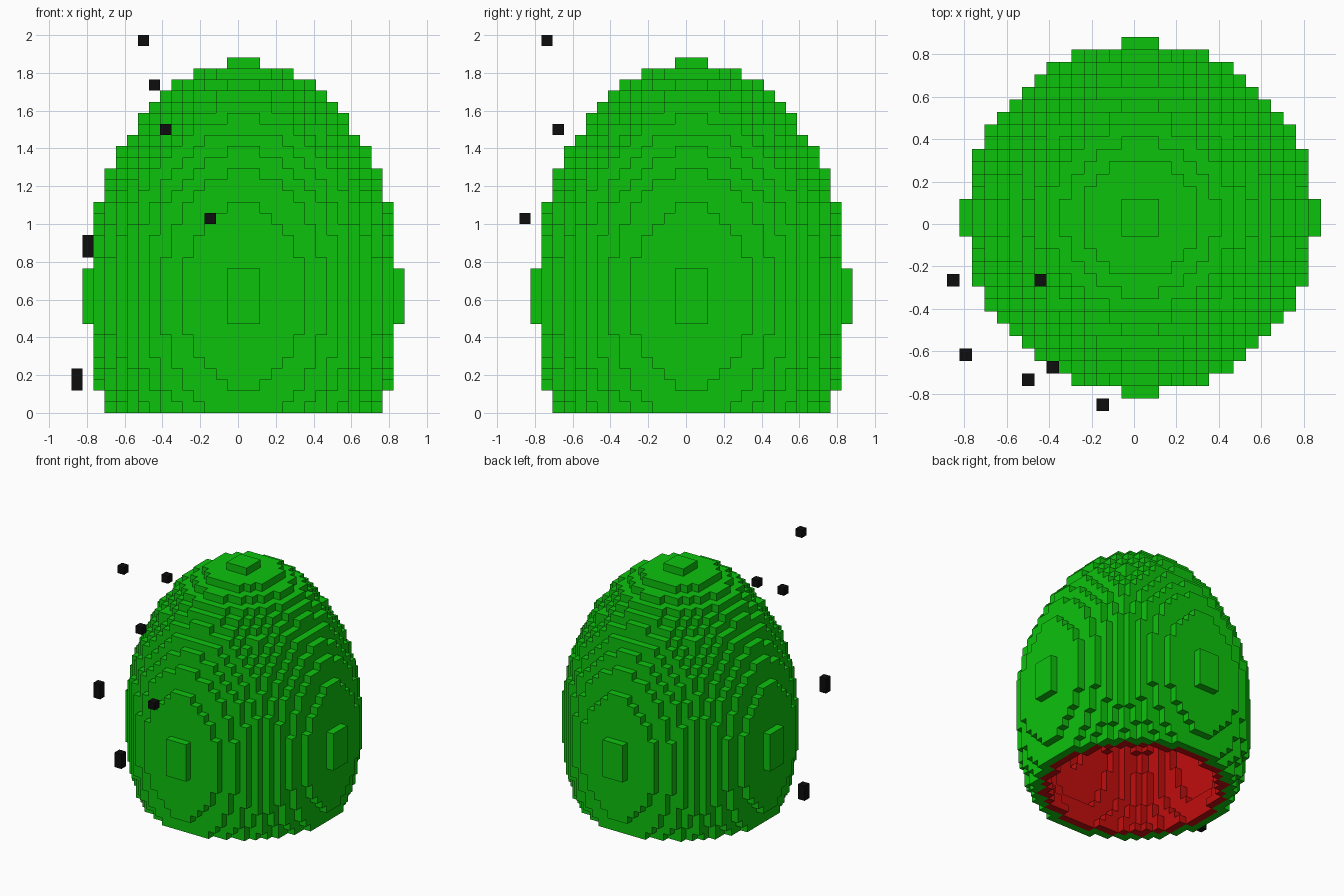
import bpy
import bmesh
from itertools import product
from mathutils import Vector

if "Cube" in bpy.data.objects:
    bpy.data.objects.remove(bpy.data.objects["Cube"], do_unlink=True)

V = 2 / 34                            # edge length of one block
ORIGIN = Vector((0.5, 0.5, 0.5)) * V  # centre of block (0, 0, 0)
MID = 10                              # layer where the egg is widest
RADIUS, HEIGHT = 14.107, 21.12        # egg half-axes in blocks


def material(name, rgb):
    m = bpy.data.materials.new(name)
    m.use_nodes = True
    m.diffuse_color = (*rgb, 1)
    bsdf = next(n for n in m.node_tree.nodes if n.type == 'BSDF_PRINCIPLED')
    bsdf.inputs["Base Color"].default_value = (*rgb, 1)
    return m


green = material("green", (0.004, 0.54, 0.004))
red = material("red", (0.54, 0.004, 0.004))
black = material("black", (0.004, 0.004, 0.004))


def egg(inset):
    """Blocks of a solid egg, cut flat at the ground."""
    r, h = RADIUS - inset, HEIGHT - inset
    span = range(-15, 16)
    return {(x, y, z) for x, y, z in product(span, span, range(0, 33))
            if (x * x + y * y) / r ** 2 + (z - MID) ** 2 / h ** 2 < 1}


def build_blocks(name, blocks, solid, mat):
    """Mesh the faces of the blocks that do not touch another solid block."""
    bm = bmesh.new()
    verts = {}

    def corner(p):
        key = tuple(round(c * 2) for c in p)
        if key not in verts:
            verts[key] = bm.verts.new(ORIGIN + p * V)
        return verts[key]

    for b in sorted(blocks):
        for axis, sign in product(range(3), (-1, 1)):
            n = Vector((0, 0, 0))
            n[axis] = sign
            if tuple(int(b[i] + n[i]) for i in range(3)) in solid:
                continue
            u = Vector((0, 0, 0))
            u[(axis + 1) % 3] = 1
            w = n.cross(u)
            c = Vector(b) + n / 2
            bm.faces.new([corner(c + (u * s + w * t) / 2)
                          for s, t in ((-1, -1), (1, -1), (1, 1), (-1, 1))])
    mesh = bpy.data.meshes.new(name)
    bm.to_mesh(mesh)
    bm.free()
    mesh.materials.append(mat)
    obj = bpy.data.objects.new(name, mesh)
    bpy.context.collection.objects.link(obj)
    return obj


# Hollow egg: green shell one block thick with a red lining, open underneath
outer, middle, hollow = egg(0), egg(1), egg(2)
walls = outer - hollow
build_blocks("egg_shell", outer - middle, walls, green)
build_blocks("egg_lining", middle - hollow, walls, red)

# Loose black blocks floating around the right front: x, y, layer, height
floaters = [(-9, -13, 33, 1), (-8, -5, 29, 1), (-7, -12, 25, 1),
            (-3, -15, 17, 1), (-14, -11, 14, 2), (-15, -5, 2, 2)]
for i, (x, y, z, tall) in enumerate(floaters, 1):
    cells = {(x, y, z + k) for k in range(tall)}
    build_blocks(f"floating_block_{i}", cells, cells, black)
